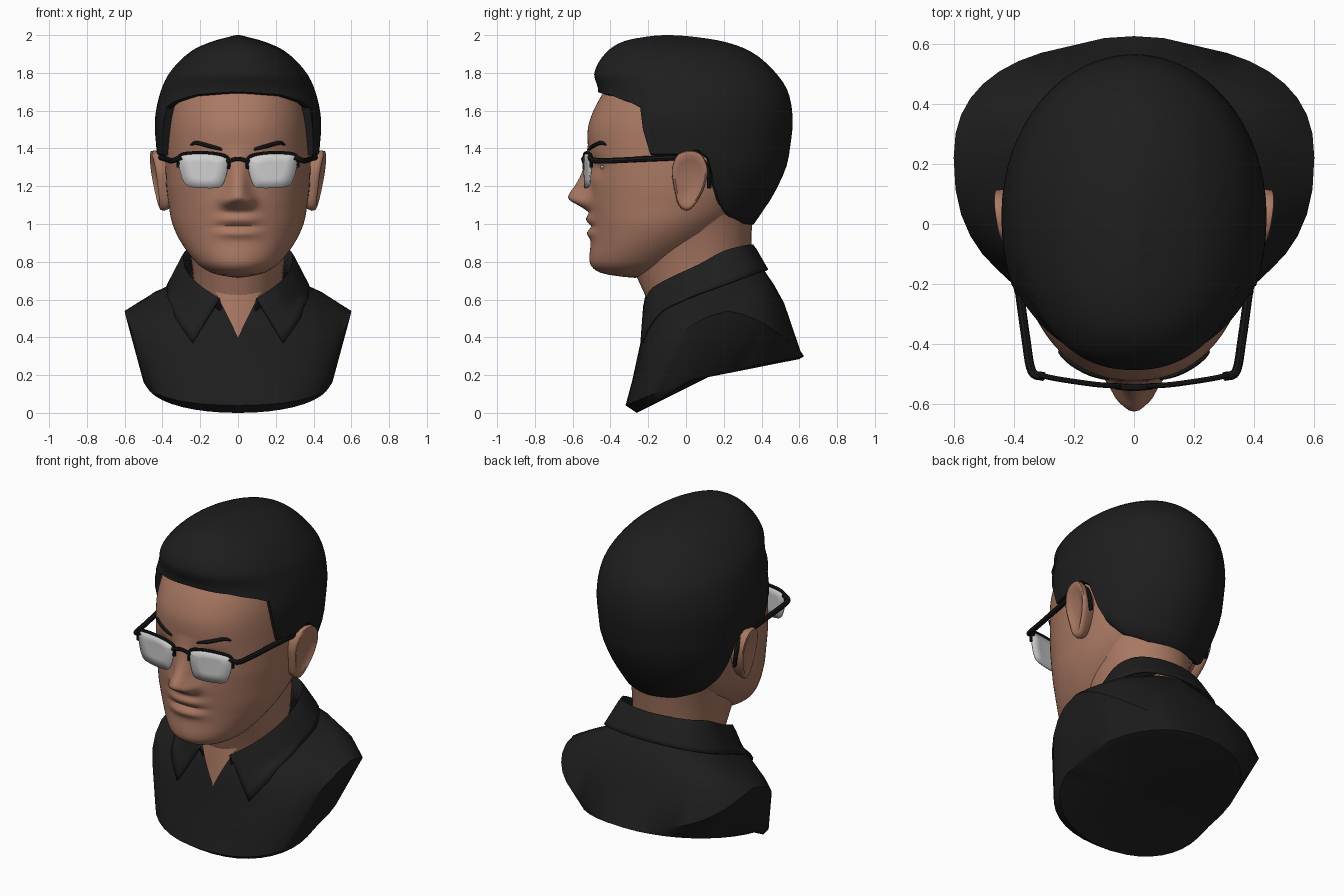
import bpy, bmesh, math
from mathutils import Vector
from mathutils.bvhtree import BVHTree

if "Cube" in bpy.data.objects:
    bpy.data.objects.remove(bpy.data.objects["Cube"])


def material(name, r, g, b):
    m = bpy.data.materials.new(name)
    m.diffuse_color = (r, g, b, 1)
    m.use_nodes = True
    m.node_tree.nodes["Principled BSDF"].inputs["Base Color"].default_value = m.diffuse_color
    return m


SKIN = material("skin", 0.40, 0.19, 0.125)
HAIR = material("dark_hair", 0.013, 0.013, 0.013)
CLOTH = material("black_cloth", 0.013, 0.013, 0.0135)
FRAME = material("black_frame", 0.009, 0.009, 0.01)
LENS = material("pale_lens", 0.62, 0.62, 0.62)
WHITE = material("eye_white", 0.7, 0.68, 0.65)


def smooth_table(table, k):
    """Smooth interpolation of rows (key, value, value...)."""
    k = min(max(k, table[0][0]), table[-1][0])
    i = 0
    while i < len(table) - 2 and k > table[i + 1][0]:
        i += 1
    p, q = table[i], table[i + 1]
    o, r = table[max(i - 1, 0)], table[min(i + 2, len(table) - 1)]
    h = q[0] - p[0]
    t = (k - p[0]) / h
    out = []
    for j in range(1, len(p)):
        m0 = (q[j] - o[j]) / (q[0] - o[0]) * h
        m1 = (r[j] - p[j]) / (r[0] - p[0]) * h
        out.append((2*t**3 - 3*t*t + 1) * p[j] + (t**3 - 2*t*t + t) * m0
                   + (3*t*t - 2*t**3) * q[j] + (t**3 - t*t) * m1)
    return out


def linear_table(table, k):
    for p, q in zip(table, table[1:]):
        if k <= q[0]:
            return p[1] + (q[1] - p[1]) * max(0, k - p[0]) / (q[0] - p[0])
    return table[-1][1]


def path(points, n):
    """Smooth path through points, sampled n + 1 times."""
    table = [(i, *p) for i, p in enumerate(points)]
    return [Vector(smooth_table(table, i * (len(points) - 1) / n)) for i in range(n + 1)]


def loft(name, rows, mat, closed=True, angle=40, thick=0):
    """Skin a list of point rows; rows of one repeated point become poles."""
    bm = bmesh.new()
    vs = [[bm.verts.new(p) for p in row] for row in rows]
    n = len(rows[0])
    for a, b in zip(vs, vs[1:]):
        for i in range(n if closed else n - 1):
            j = (i + 1) % n
            bm.faces.new((a[i], a[j], b[j], b[i]))
    bmesh.ops.remove_doubles(bm, verts=bm.verts, dist=1e-5)
    bmesh.ops.recalc_face_normals(bm, faces=bm.faces)
    tree = BVHTree.FromBMesh(bm)
    me = bpy.data.meshes.new(name)
    bm.to_mesh(me)
    bm.free()
    me.materials.append(mat)
    me.shade_smooth()
    me.set_sharp_from_angle(angle=math.radians(angle))
    ob = bpy.data.objects.new(name, me)
    bpy.context.collection.objects.link(ob)
    if thick:
        mod = ob.modifiers.new("thickness", 'SOLIDIFY')
        mod.thickness, mod.offset = thick, 0
    return tree


def tube(name, pts, radii, mat, sides=8):
    """Round bar along a path with a radius per point."""
    rows = [[pts[0]] * sides]
    for i, p in enumerate(pts):
        d = (pts[min(i + 1, len(pts) - 1)] - pts[max(i - 1, 0)]).normalized()
        u = d.cross(Vector((0.1, 0.2, 1))).normalized()
        v = d.cross(u)
        rows.append([p + radii[i] * (u * math.cos(t) + v * math.sin(t))
                     for t in (2 * math.pi * j / sides for j in range(sides))])
    loft(name, rows + [[pts[-1]] * sides], mat)


def power(v, e):
    return math.copysign(abs(v) ** e, v)


def ring(front, side, back, n=40, e=1.0, arch=1.0):
    """Tilted ring: front (y, z), side (x, y, z), back (y, z)."""
    out = []
    for i in range(n):
        a = 2 * math.pi * i / n
        c = abs(math.cos(a)) ** e
        end = front if math.cos(a) > 0 else back
        out.append(Vector((power(math.sin(a), e) * side[0], side[1] + (end[0] - side[1]) * c,
                           side[2] + (end[1] - side[2]) * c ** arch)))
    return out


def egg(yf, yb, hw, a, e, k=1):
    """Level ring point, squarer towards the front when e < 1."""
    if math.cos(a) < 0:
        e = 1
    return (k * hw * power(math.sin(a), e),
            (yf + yb) / 2 - k * (yb - yf) / 2 * power(math.cos(a), e))


def outside(tree, p, gap):
    """Push a point out until it clears a surface by gap."""
    loc, nor, _, _ = tree.find_nearest(p)
    return loc + nor * gap if (p - loc).dot(nor) < gap else p


# Head: z, front y, back y, half width
HEAD = [(.72, -.33, -.22, .05), (.735, -.43, -.15, .12), (.76, -.485, -.08, .175),
        (.80, -.51, 0, .225), (.9, -.505, .14, .30), (1.0, -.505, .26, .347),
        (1.1, -.51, .36, .367), (1.2, -.51, .42, .38), (1.35, -.515, .47, .385),
        (1.5, -.52, .5, .38), (1.6, -.49, .5, .37), (1.7, -.435, .47, .345),
        (1.8, -.37, .39, .28), (1.9, -.25, .22, .15)]
NOSE = [(1.06, 0, .07), (1.09, .045, .078), (1.13, .11, .074), (1.16, .108, .066),
        (1.2, .08, .056), (1.26, .045, .052), (1.34, .018, .055), (1.42, 0, .06)]


def bump(v, mid, width, p=2):
    return math.exp(-abs((v - mid) / width) ** p)


def face_relief(x, z):
    h, w = smooth_table(NOSE, z)
    d = h * bump(x, 0, w, 2.2)
    d += .022 * bump(abs(x), .06, .025) * bump(z, 1.115, .028)
    d += bump(x, 0, .11, 3) * (.023 * bump(z, 1.025, .028) + .02 * bump(z, .95, .024)
                               - .01 * bump(z, .987, .01))
    return d - .03 * bump(abs(x), .16, .07) * bump(z, 1.3, .045)


rows = []
for i in range(111):
    z = .72 + 1.18 * i / 110
    yf, yb, hw = smooth_table(HEAD, z)
    square = 1 - .1 * min(1, max(0, (z - .95) / .25))
    row = []
    for j in range(96):
        t = 2 * math.pi * j / 96
        a = t - .45 * math.sin(t)
        x, y = egg(yf, yb, hw, a, square)
        row.append((x, y - (face_relief(x, z) if math.cos(a) > .2 else 0), z))
    rows.append(row)
rows = [[(0, -.27, .715)] * 96] + rows + [[(0, 0, 1.93)] * 96]
head = loft("head", rows, SKIN, angle=60)

# Neck
loft("neck", [ring((-.18, .5), (.23, .08, .6), (.3, .7)),
              ring((-.215, .62), (.24, .08, .75), (.345, .88)),
              ring((-.27, .74), (.265, .03, .95), (.35, 1.02)),
              ring((-.3, .85), (.315, .02, 1.1), (.38, 1.12))], SKIN)

# Hair: root of depth below crown, front y, back y, half width
CAP = [(0, -.1, -.1, 0), (.1, -.22, .05, .05), (.173, -.32, .18, .125), (.283, -.41, .33, .24),
       (.447, -.485, .475, .362), (.548, -.465, .54, .41), (.671, -.5, .565, .44),
       (.775, -.48, .55, .432), (.837, -.45, .53, .42), (.922, -.42, .46, .38),
       (1, -.35, .36, .32)]
HAIRLINE = [(0, 1.70), (30, 1.685), (50, 1.65), (60, 1.62), (63, 1.5), (66, 1.37), (84, 1.37),
            (92, 1.40), (99, 1.35), (104, 1.22), (112, 1.12), (125, 1.05), (150, 1.01), (180, 1.0)]
rows = []
for i in range(33):
    row = []
    for j in range(120):
        a = 2 * math.pi * j / 120
        low = linear_table(HAIRLINE, math.degrees(min(a, 2 * math.pi - a)))
        q = math.sqrt(2 - low) * min(i / 30, 1)
        yf, yb, hw = smooth_table(CAP, q)
        k = (1, .95, .8)[max(0, i - 30)]  # rolled-in lower edge
        row.append((*egg(yf, yb, hw, a, .9, k), 2 - q * q + (0, -.008, .02)[max(0, i - 30)]))
    rows.append(row)
loft("hair", rows, HAIR, angle=50)

# Bust, with the arm cut arching up to the shoulder tip
bust = loft("shirt", [
    [(0, .12, .19)] * 40,
    ring((-.26, .0), (.49, .02, .17), (.6, .285), e=.95),
    ring((-.32, .04), (.505, .04, .19), (.625, .3), e=.88),
    ring((-.285, .17), (.60, .22, .54), (.605, .33), e=.84, arch=1.6),
    ring((-.235, .4), (.56, .22, .565), (.52, .58), e=.8),
    ring((-.22, .5), (.46, .2, .615), (.465, .68), e=.8),
    ring((-.2, .56), (.31, .15, .67), (.41, .76), e=.9),
    ring((-.17, .57), (.24, .1, .72), (.35, .78)),
    ring((-.1, .5), (.18, .1, .66), (.26, .7))], CLOTH, angle=35)

# Skin in the open neckline
rows = []
for i in range(9):
    z = .4 + .24 * i / 8
    rows.append([(x, -.241 + (z - .4) * .108 + (.6 + i / 4) * x * x, z)
                 for x in (.12 * i / 8 * (j / 4 - 1) for j in range(9))])
loft("open_neckline", rows, SKIN, closed=False)

# Folded collar, from one point round the back to the other
TOP = [(.1, -.218, .6), (.19, -.17, .66), (.255, -.06, .72), (.285, .07, .78),
       (.28, .2, .85), (.2, .31, .88), (0, .355, .885)]
LOW = [(.24, -.235, .37), (.3, -.17, .46), (.355, -.03, .57), (.37, .08, .63),
       (.36, .24, .69), (.25, .38, .74), (0, .43, .755)]


def both_sides(points):
    return path(points + [(-x, y, z) for x, y, z in points[-2::-1]], 48)


top, low = both_sides(TOP), both_sides(LOW)
rows = [[Vector((p.x * .82, p.y * .82, p.z - .11)) for p in top]]  # inner stand
rows += [[outside(bust, a.lerp(b, i / 6), .014) for a, b in zip(top, low)] for i in range(7)]
loft("collar", rows, CLOTH, closed=False, thick=.014)

EAR = [(-.065, 1.2), (-.075, 1.29), (-.04, 1.37), (.03, 1.39), (.085, 1.365), (.115, 1.29),
       (.1, 1.2), (.06, 1.12), (.01, 1.07), (-.04, 1.1)]
EAR_RINGS = [(.7, .33), (.92, .385), (1, .415), (.97, .435), (.86, .44), (.7, .43), (.35, .422), (0, .42)]
GLASS = [(.055, 1.345), (.055, 1.29), (.08, 1.21), (.12, 1.19), (.24, 1.195), (.285, 1.22),
         (.31, 1.3), (.305, 1.36), (.25, 1.372), (.13, 1.37)]


def on_lens(x, z):
    return Vector((x, -.54 + .38 * x * x, z))


for side, s in (("right", 1), ("left", -1)):
    def flip(pts):
        return [Vector((s * p[0], p[1], p[2])) for p in pts]

    # Ear with a shallow bowl, flaring up and back
    outline = path([(y, z, 0) for y, z in EAR + EAR[:1]], 30)[:-1]
    rows = []
    for k, x in EAR_RINGS:
        rows.append(flip([(x + .15 * (p.y - 1.22) * k + .15 * (p.x - .025) * k,
                           .025 + (p.x - .025) * k, 1.22 + (p.y - 1.22) * k) for p in outline]))
    loft("ear_" + side, rows, SKIN, angle=60)

    # Eye
    loft("eye_" + side, [flip([(.165 + .05 * math.sin(u) * math.cos(v), -.405 + .05 * math.sin(u) * math.sin(v),
                                1.3 + .02 * math.cos(u)) for v in (math.pi * j / 8 for j in range(16))])
                         for u in (math.pi * i / 10 for i in range(11))], WHITE)

    # Eyebrow laid on the face
    pts = []
    for p in flip(path([(.085, -1, 1.395), (.15, -1, 1.412), (.22, -1, 1.43), (.25, -1, 1.418)], 10)):
        pts.append(head.ray_cast(p, Vector((0, 1, 0)))[0] - Vector((0, .003, 0)))
    tube("eyebrow_" + side, pts, [.006, .009, .01, .011, .011, .011, .011, .01, .009, .007, .004], HAIR)

    # Lens
    rim = [on_lens(p.x, p.y) for p in path([(x, z, 0) for x, z in GLASS + GLASS[:1]], 40)[:-1]]
    mid = on_lens(.18, 1.285)
    loft("lens_" + side, [flip([on_lens(*(mid.lerp(p, k).xz)) for p in rim]) for k in (0, .5, 1)],
         LENS, thick=.008)

    # Browline rim and temple arm
    brow = flip(path([on_lens(x, z) for x, z in ((.05, 1.29), (.055, 1.35), (.13, 1.374), (.25, 1.376),
                                                 (.31, 1.36), (.318, 1.3))], 24))
    tube("rim_" + side, brow, [.009] * 25, FRAME)
    arm = path([(.30, -.508, 1.355), (.34, -.49, 1.337), (.36, -.38, 1.336), (.385, -.2, 1.345),
                (.415, 0, 1.352), (.42, .08, 1.34), (.42, .12, 1.27), (.41, .122, 1.19)], 35)
    tube("arm_" + side, flip(arm), [.015] * 30 + [.012] * 6, FRAME)

# Bridge of the glasses
tube("bridge", path([(-.06, -.54, 1.33), (0, -.545, 1.345), (.06, -.54, 1.33)], 10), [.011] * 11, FRAME)
